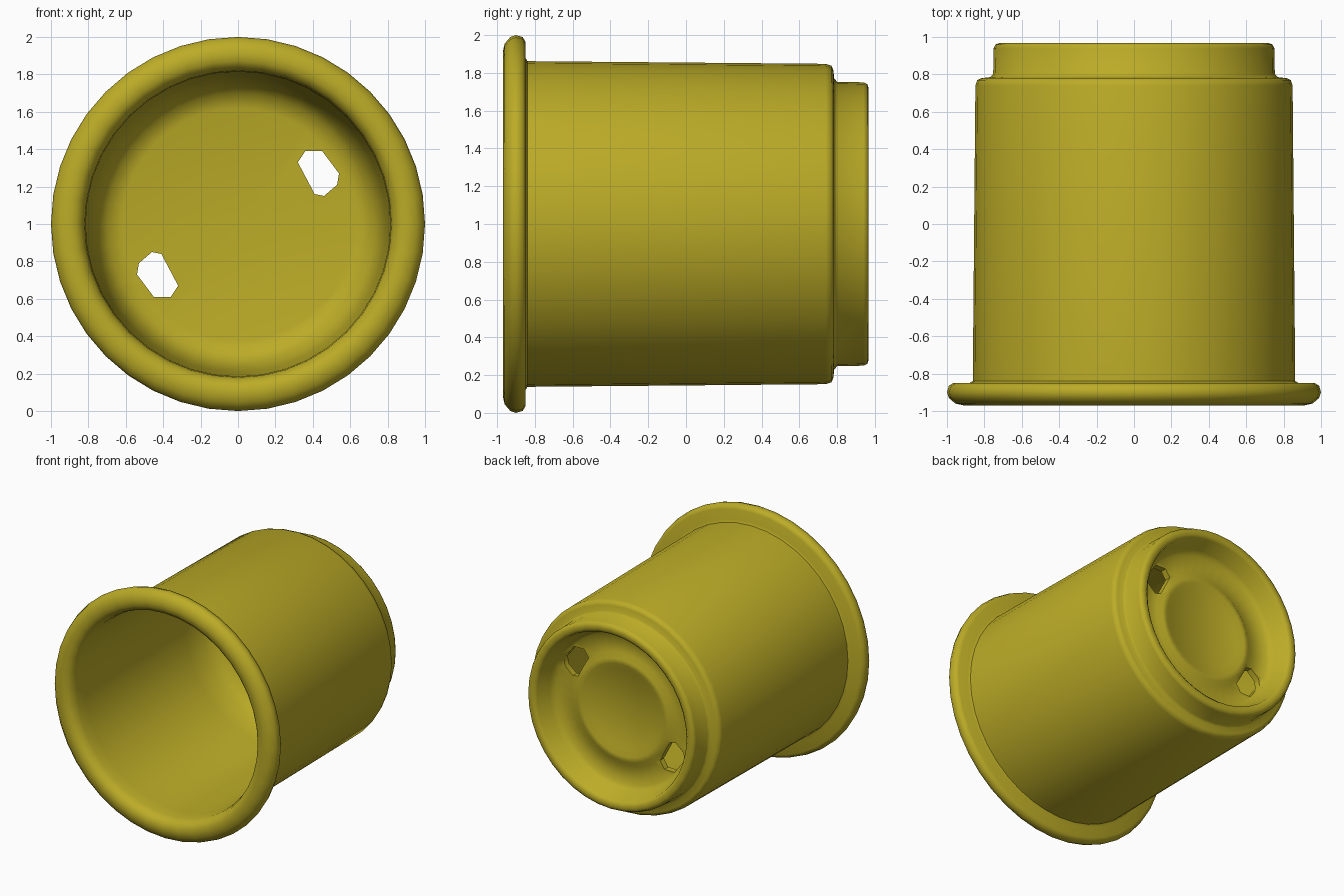
import bpy, bmesh, math
from mathutils import Vector

old = bpy.data.objects.get("Cube")
if old:
    bpy.data.objects.remove(old)

# Single mustard plastic colour
mat = bpy.data.materials.new("mustard_yellow")
mat.use_nodes = True
colour = (0.50, 0.41, 0.02, 1)
mat.diffuse_color = colour
mat.node_tree.nodes["Principled BSDF"].inputs["Base Color"].default_value = colour

CENTRE = Vector((0, 0, 1))


def finish(bm, name):
    bmesh.ops.recalc_face_normals(bm, faces=bm.faces)
    mesh = bpy.data.meshes.new(name)
    bm.to_mesh(mesh)
    bm.free()
    obj = bpy.data.objects.new(name, mesh)
    bpy.context.collection.objects.link(obj)
    mesh.materials.append(mat)
    return obj


def lathe(name, profile, steps):
    """Spin (radius, y) points around the cup's lengthwise axis."""
    bm = bmesh.new()
    verts = [bm.verts.new(CENTRE + Vector((r, y, 0))) for r, y in profile]
    edges = [bm.edges.new(pair) for pair in zip(verts, verts[1:])]
    bmesh.ops.spin(bm, geom=verts + edges, cent=CENTRE, axis=(0, 1, 0),
                   angle=math.tau, steps=steps, use_duplicate=False)
    bmesh.ops.remove_doubles(bm, verts=bm.verts, dist=0.0005)
    return finish(bm, name)


# Cup: inner floor, inner wall, rolled rim, outer wall, foot ring, dished base
inside = [(0, 0.74), (0.62, 0.74), (0.70, 0.72), (0.76, 0.62), (0.79, 0.45), (0.815, -0.80)]
rim = [(0.82, -0.89), (0.835, -0.94), (0.87, -0.965), (0.91, -0.97), (0.955, -0.96),
       (0.99, -0.93), (1.0, -0.90), (0.99, -0.865), (0.965, -0.85), (0.88, -0.85)]
outside = [(0.862, -0.84), (0.848, 0.74), (0.838, 0.77), (0.815, 0.78), (0.77, 0.785), (0.753, 0.80)]
foot = [(0.75, 0.94), (0.74, 0.96), (0.72, 0.967), (0.69, 0.967), (0.67, 0.95), (0.64, 0.83)]
base = [(0.60, 0.79), (0.45, 0.79), (0.41, 0.815), (0.37, 0.815), (0.32, 0.79), (0, 0.785)]
cup = lathe("cup", inside + rim + outside + foot + base, 40)

# Two drain holes, opposite each other through the floor
outline = [(0.32, 0.33), (0.36, 0.39), (0.45, 0.39), (0.54, 0.27),
           (0.53, 0.21), (0.46, 0.15), (0.41, 0.16)]
bm = bmesh.new()
for side in (1, -1):
    face = bm.faces.new([bm.verts.new(CENTRE + Vector((x * side, 0.6, z * side)))
                         for x, z in outline])
    push = bmesh.ops.extrude_face_region(bm, geom=[face], use_keep_orig=True)
    bmesh.ops.translate(bm, vec=(0, 0.5, 0),
                        verts=[v for v in push["geom"] if isinstance(v, bmesh.types.BMVert)])
cutter = finish(bm, "drain_hole_cutter")
cutter.hide_render = True

cut = cup.modifiers.new("drain_holes", "BOOLEAN")
cut.operation = "DIFFERENCE"
cut.solver = "EXACT"
cut.object = cutter

# Apply the cut and smooth the rounded surfaces
bpy.ops.object.select_all(action="DESELECT")
bpy.context.view_layer.objects.active = cup
cup.select_set(True)
bpy.ops.object.modifier_apply(modifier=cut.name)
bpy.data.objects.remove(cutter)
bpy.ops.object.shade_smooth_by_angle(angle=math.radians(50))
